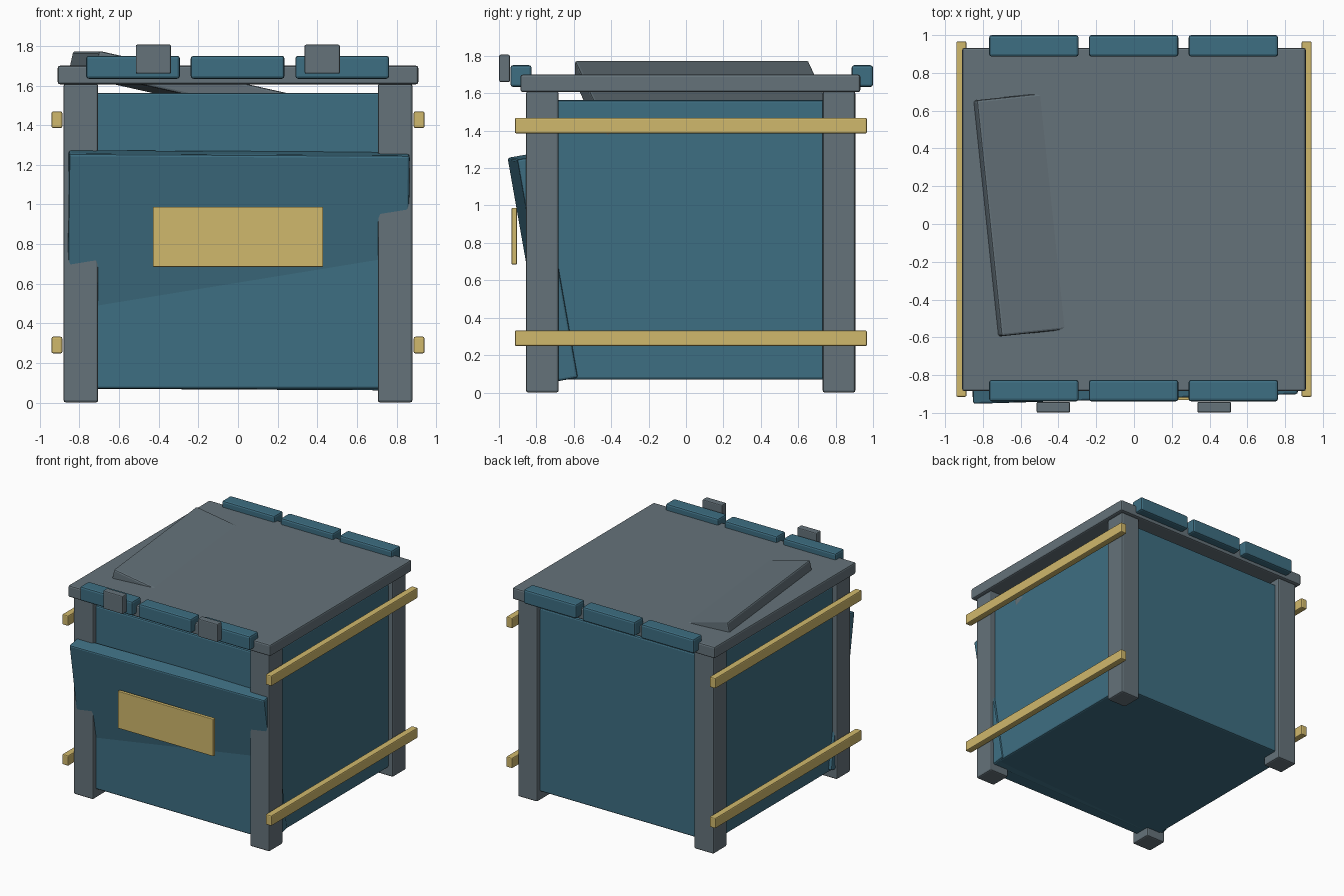
import bpy, bmesh
from math import radians
from mathutils import Euler, Matrix

if "Cube" in bpy.data.objects:
    bpy.data.objects.remove(bpy.data.objects["Cube"])


def material(name, rgb):
    m = bpy.data.materials.new(name)
    m.diffuse_color = (*rgb, 1)
    m.use_nodes = True
    m.node_tree.nodes["Principled BSDF"].inputs["Base Color"].default_value = m.diffuse_color
    return m


BLUE = material("blue_paint", (0.048, 0.156, 0.223))
GREY = material("grey_metal", (0.13, 0.17, 0.195))
TAN = material("tan_strap", (0.63, 0.48, 0.15))


def box(name, center, size, mat, bevel=0.012, rot=(0, 0, 0)):
    bm = bmesh.new()
    bmesh.ops.create_cube(bm, size=1, matrix=Matrix.Diagonal((*size, 1)))
    bmesh.ops.bevel(bm, geom=bm.edges[:], offset=bevel, segments=2,
                    profile=0.5, affect='EDGES')
    me = bpy.data.meshes.new(name)
    bm.to_mesh(me)
    bm.free()
    me.materials.append(mat)
    ob = bpy.data.objects.new(name, me)
    ob.location = center
    ob.rotation_euler = Euler([radians(a) for a in rot])
    bpy.context.collection.objects.link(ob)
    return ob


def span(name, x, y, z, mat, bevel=0.012):
    """Box from (min, max) pairs per axis."""
    return box(name, [sum(p) / 2 for p in (x, y, z)],
               [p[1] - p[0] for p in (x, y, z)], mat, bevel)


# Crate body and lid
span("crate_body", (-0.84, 0.84), (-0.815, 0.865), (0.07, 1.563), BLUE)
span("lid", (-0.91, 0.91), (-0.885, 0.932), (1.606, 1.70), GREY)

# Corner posts and side straps
for side, s in (("left", -1), ("right", 1)):
    for end, y in (("front", -0.768), ("back", 0.818)):
        box(f"{end}_{side}_post", (s * 0.793, y, 0.805),
            (0.175, 0.175, 1.61), GREY)
    for level, z in (("lower", 0.29), ("upper", 1.427)):
        box(f"{level}_{side}_strap", (s * 0.914, 0.026, z),
            (0.054, 1.882, 0.084), TAN, 0.008)

# Segmented rim blocks on the front and back lid edges
for i, x in enumerate((-0.53, -0.002, 0.526)):
    for end, y in (("front", -0.882), ("back", 0.943)):
        box(f"{end}_rim_block_{i + 1}", (x, y, 1.692),
            (0.474, 0.114, 0.116), BLUE, 0.014)

# Latch tabs
for side, x in (("left", -0.427), ("right", 0.425)):
    box(f"{side}_latch_tab", (x, -0.97, 1.733), (0.178, 0.057, 0.147), GREY, 0.008)

# Leaning front panel and the blank label plate
box("leaning_front_panel", (0.0, -0.766, 0.667), (1.72, 0.118, 1.205), BLUE,
    0.012, (10, 0.3, 1.7))
span("label_plate", (-0.43, 0.43), (-0.932, -0.904), (0.685, 0.987), TAN, 0.004)

# Tilted inner board breaking through the lid
box("tilted_inner_board", (-0.003, 0.111, 1.542), (1.60, 1.257, 0.12), GREY,
    0.012, (0, 12.6, 6))
